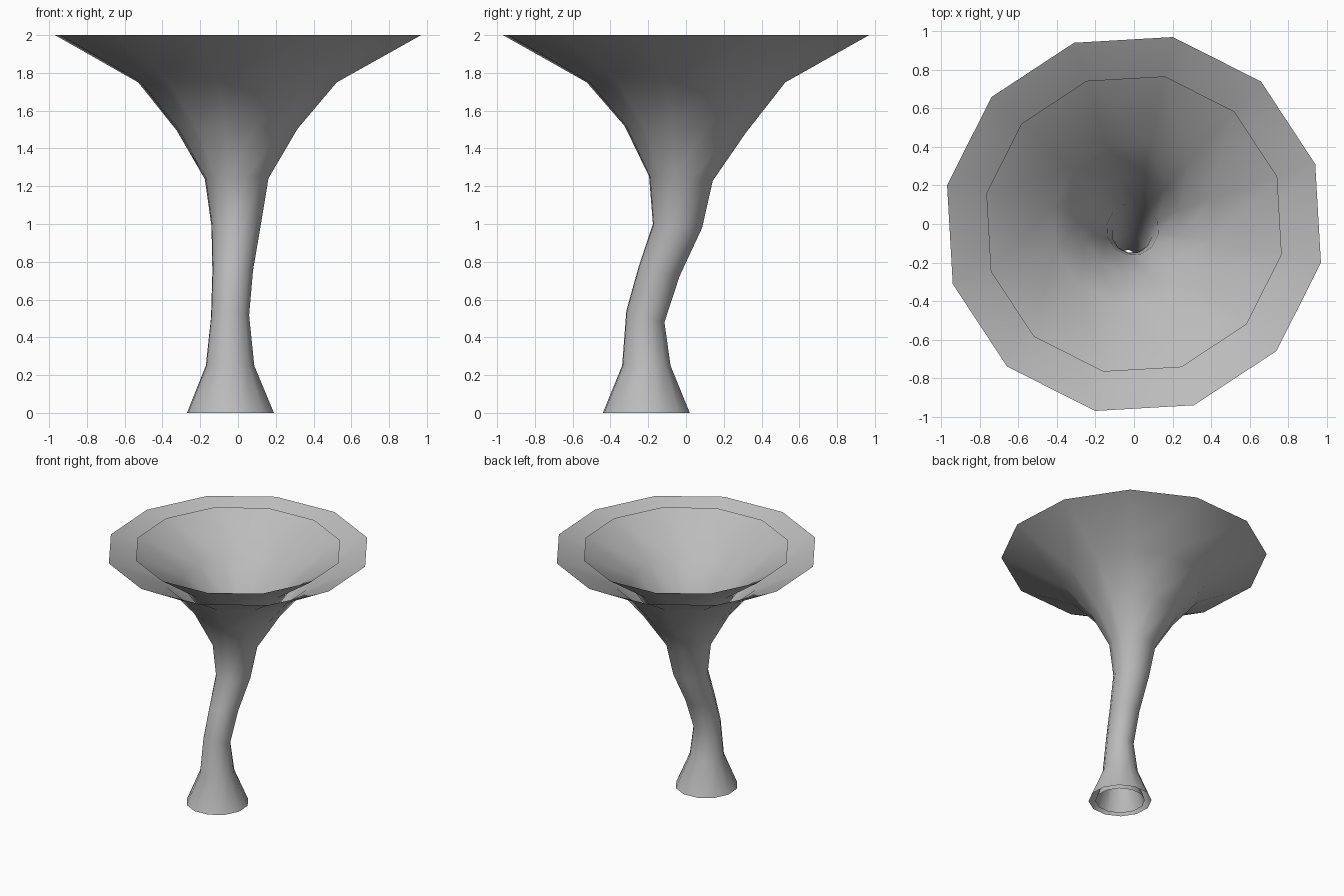
import bpy, bmesh, math

cube = bpy.data.objects.get("Cube")
if cube:
    bpy.data.objects.remove(cube, do_unlink=True)

grey = bpy.data.materials.new("plain grey")
grey.use_nodes = True
colour = (0.5, 0.5, 0.5, 1)
grey.diffuse_color = colour
grey.node_tree.nodes["Principled BSDF"].inputs["Base Color"].default_value = colour

SIDES = 12
TURN = math.radians(18.3)

# Spine rings from foot to mouth: centre x, centre y, height, radius, lean
RINGS = [
    (-0.04, -0.21, 0.00, 0.235, 0.0),
    (-0.042, -0.21, 0.25, 0.131, 0.0),
    (-0.042, -0.215, 0.51, 0.103, 0.3),
    (-0.028, -0.142, 0.75, 0.11, 0.25),
    (-0.01, -0.045, 0.99, 0.133, 0.08),
    (-0.007, -0.027, 1.24, 0.172, 0.07),
    (-0.005, -0.005, 1.50, 0.327, 0.06),
    (-0.003, 0.0, 1.75, 0.537, 0.0),
    (0.0, 0.0, 2.00, 0.99, 0.0),
]


def trumpet_shell(name, scale, inward):
    """Open tube skinned over the spine rings."""
    bm = bmesh.new()
    loops = []
    for cx, cy, z, radius, lean in RINGS:
        loop = []
        for i in range(SIDES):
            a = TURN + i * math.tau / SIDES
            dx, dy = radius * scale * math.cos(a), radius * scale * math.sin(a)
            loop.append(bm.verts.new((cx + dx, cy + dy, z - lean * dy)))
        loops.append(loop)
    for low, high in zip(loops, loops[1:]):
        for i in range(SIDES):
            j = (i + 1) % SIDES
            bm.faces.new((low[i], low[j], high[j], high[i]))
    if inward:
        bmesh.ops.reverse_faces(bm, faces=bm.faces[:])
    mesh = bpy.data.meshes.new(name)
    bm.to_mesh(mesh)
    bm.free()
    mesh.materials.append(grey)
    obj = bpy.data.objects.new(name, mesh)
    bpy.context.collection.objects.link(obj)
    bpy.ops.object.select_all(action="DESELECT")
    obj.select_set(True)
    bpy.context.view_layer.objects.active = obj
    bpy.ops.object.shade_smooth_by_angle(angle=math.radians(60))


# Outer wall and the thinner lining nested inside it
trumpet_shell("outer_wall", 1.0, False)
trumpet_shell("inner_lining", 0.79, True)
